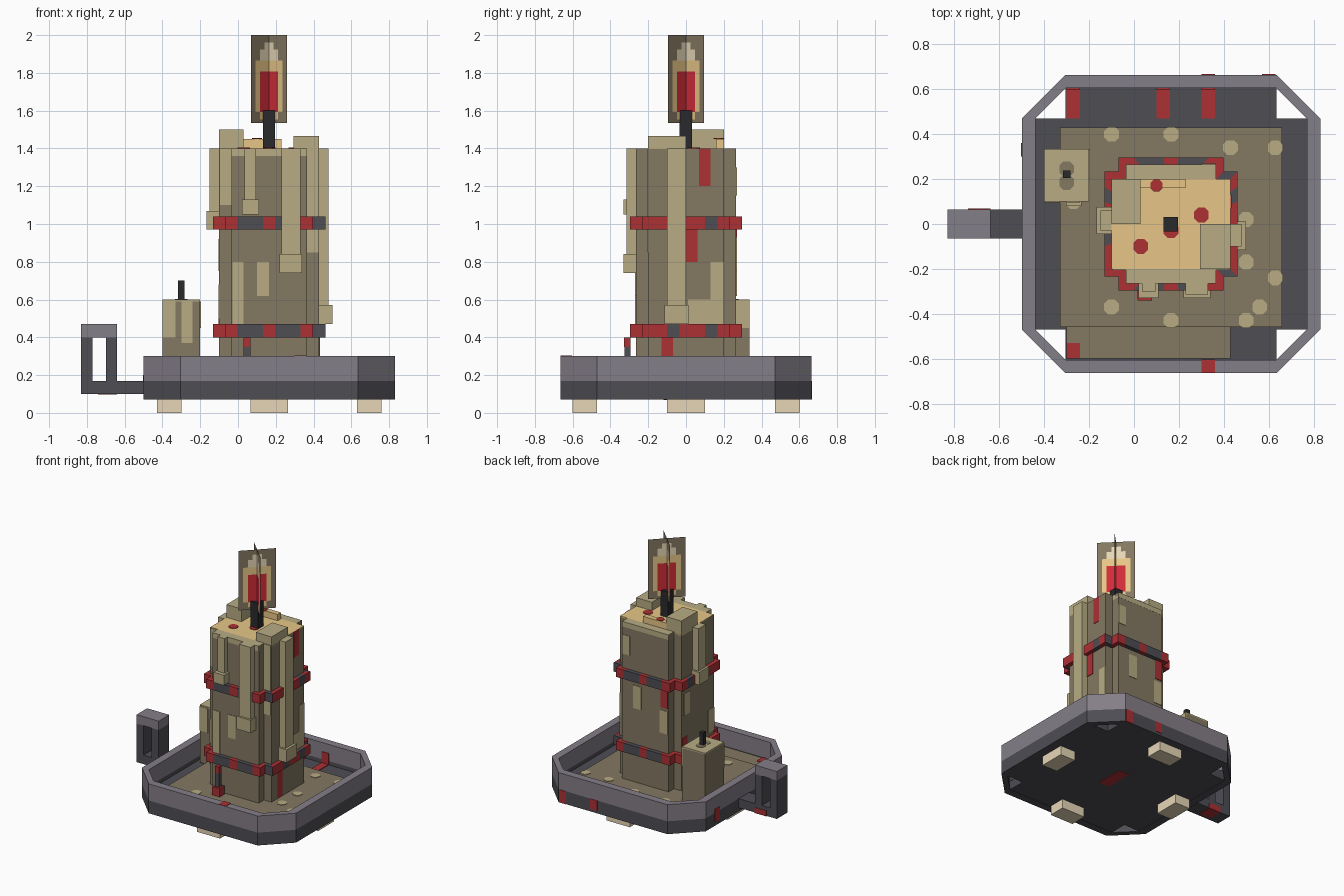
import bpy, bmesh, math
from mathutils import Vector

if "Cube" in bpy.data.objects:
    bpy.data.objects.remove(bpy.data.objects["Cube"])

CX = 0.165  # centre of tray and candle


def material(name, r, g, b):
    m = bpy.data.materials.new(name)
    lin = [((c / 255 + 0.055) / 1.055) ** 2.4 for c in (r, g, b)]
    m.diffuse_color = (*lin, 1)
    m.use_nodes = True
    m.node_tree.nodes["Principled BSDF"].inputs["Base Color"].default_value = m.diffuse_color
    return m


GREY = material("light_metal", 132, 126, 135)
DARK = material("dark_metal", 78, 77, 84)
BROWN = material("brown_wax", 132, 120, 97)
KHAKI = material("khaki_wax", 184, 172, 133)
TAN = material("warm_wax", 240, 206, 140)
PALE = material("pale_bone", 235, 218, 185)
RED = material("dark_red", 172, 48, 52)
BRIGHT = material("flame_red", 208, 44, 56)
BLACK = material("wick_black", 42, 41, 44)


def finish(name, bm, mats, rule=None, normals=True):
    if normals:
        bmesh.ops.recalc_face_normals(bm, faces=bm.faces)
    if rule:
        for f in bm.faces:
            f.material_index = rule(f)
    me = bpy.data.meshes.new(name)
    bm.to_mesh(me)
    bm.free()
    for m in mats:
        me.materials.append(m)
    ob = bpy.data.objects.new(name, me)
    bpy.context.collection.objects.link(ob)
    return ob


def prism(name, pts, z0, z1, mats, rule=None):
    bm = bmesh.new()
    lo = [bm.verts.new((x, y, z0)) for x, y in pts]
    hi = [bm.verts.new((x, y, z1)) for x, y in pts]
    bm.faces.new(lo)
    bm.faces.new(hi)
    for i in range(len(pts)):
        j = (i + 1) % len(pts)
        bm.faces.new((lo[i], lo[j], hi[j], hi[i]))
    return finish(name, bm, mats, rule)


def box(name, x0, x1, y0, y1, z0, z1, mat):
    return prism(name, [(x0, y0), (x1, y0), (x1, y1), (x0, y1)], z0, z1, [mat])


def plus(a, b):
    """Square outline of half size a with corners notched to b."""
    q = [(a, -b), (a, b), (b, b), (b, a), (-b, a), (-b, b),
         (-a, b), (-a, -b), (-b, -b), (-b, -a), (b, -a), (b, -b)]
    return [(CX + x, y) for x, y in q]


def spot(name, x, y, z, r, mat):
    s = r * 0.45
    q = [(r, -s), (r, s), (s, r), (-s, r), (-r, s), (-r, -s), (-s, -r), (s, -r)]
    prism(name, [(x + a, y + b) for a, b in q], z, z + 0.005, [mat])


# Tray: notched floor slab and eight-sided rim
prism("tray_floor", plus(0.64, 0.47), 0.072, 0.14, [DARK])
bm = bmesh.new()
loops = []
for h, z in ((0.665, 0.07), (0.665, 0.17), (0.665, 0.3), (0.605, 0.3), (0.605, 0.17), (0.605, 0.07)):
    c = 0.47
    q = [(h, -c), (h, c), (c, h), (-c, h), (-h, c), (-h, -c), (-c, -h), (c, -h)]
    loops.append([bm.verts.new((CX + x, y, z)) for x, y in q])
for k in range(6):
    a, b = loops[k], loops[(k + 1) % 6]
    for i in range(8):
        j = (i + 1) % 8
        bm.faces.new((a[i], a[j], b[j], b[i]))
finish("tray_rim", bm, [GREY, DARK], lambda f: int(f.calc_center_median().z < 0.17))

# Feet under the middle of each edge
for s in (-1, 1):
    box("foot_side", CX + s * 0.53 - 0.065, CX + s * 0.53 + 0.065, -0.1, 0.1, 0, 0.075, PALE)
    box("foot_end", CX - 0.1, CX + 0.1, s * 0.535 - 0.065, s * 0.535 + 0.065, 0, 0.075, PALE)

# Handle
box("handle_arm", -0.83, -0.49, -0.065, 0.065, 0.1, 0.17, DARK)
box("handle_outer_post", -0.83, -0.77, -0.065, 0.065, 0.17, 0.4, DARK)
box("handle_inner_post", -0.7, -0.64, -0.065, 0.065, 0.17, 0.4, DARK)
box("handle_top", -0.83, -0.64, -0.065, 0.065, 0.4, 0.47, GREY)
box("handle_stain", -0.74, -0.64, -0.04, 0.068, 0.097, 0.14, RED)

# Wax pool with drops
box("wax_pool", -0.33, 0.66, -0.46, 0.43, 0.13, 0.175, BROWN)
box("wax_overflow", -0.3, 0.43, -0.6, -0.46, 0.13, 0.165, BROWN)
for x, y in ((-0.1, 0.4), (0.165, 0.4), (0.43, 0.34), (0.63, 0.34), (0.5, 0.02), (0.5, -0.17),
             (0.63, -0.24), (0.56, -0.37), (0.5, -0.43), (0.165, -0.43), (-0.1, -0.37), (-0.27, 0.1)):
    spot("pool_drop", x, y, 0.174, 0.033, KHAKI)

# Red stains on the tray
for x in (-0.27, 0.13, 0.33):
    box("floor_stain", x - 0.03, x + 0.03, 0.47, 0.603, 0.138, 0.145, RED)
    box("inner_wall_stain", x - 0.03, x + 0.03, 0.6, 0.608, 0.14, 0.23, RED)
box("front_floor_stain", -0.3, -0.24, -0.6, -0.53, 0.163, 0.17, RED)
box("rim_stain", 0.3, 0.36, -0.664, -0.603, 0.297, 0.304, RED)
box("back_wall_stain", 0.3, 0.36, 0.662, 0.668, 0.09, 0.17, RED)
box("corner_stain", 0.57, 0.63, 0.662, 0.668, 0.07, 0.17, RED)
box("left_wall_stain", -0.503, -0.497, 0.3, 0.36, 0.1, 0.2, RED)
box("underside_stain", 0.13, 0.22, -0.12, 0.1, 0.068, 0.073, RED)

# Candle body with notched corners, and its melted top
prism("candle_body", plus(0.265, 0.2), 0.15, 1.397, [BROWN])
box("candle_top", -0.1, 0.43, -0.2, 0.2, 1.39, 1.4, TAN)
for s in (-1, 1):
    y = sorted((s * 0.2, s * 0.266))
    box("top_edge", -0.035, 0.365, *y, 1.36, 1.4, KHAKI)
box("high_lump", -0.1, 0.03, 0.0, 0.2, 1.38, 1.5, KHAKI)
box("low_lump", 0.295, 0.43, -0.2, 0.0, 1.38, 1.465, KHAKI)
box("back_ridge", 0.03, 0.23, 0.16, 0.2, 1.38, 1.45, TAN)
for x, y in ((0.3, 0.04), (0.03, -0.1), (0.165, -0.03)):
    spot("top_stain", x, y, 1.399, 0.033, RED)
spot("ridge_stain", 0.1, 0.172, 1.449, 0.027, RED)

# Wax drips ending in thicker drops
box("front_drip_short", 0.035, 0.095, -0.3, -0.26, 1.1, 1.4, KHAKI)
box("front_drop_short", 0.02, 0.11, -0.33, -0.26, 1.05, 1.13, KHAKI)
box("front_drip_long", 0.23, 0.33, -0.315, -0.26, 0.8, 1.4, KHAKI)
box("front_drop_long", 0.22, 0.34, -0.33, -0.26, 0.74, 0.84, KHAKI)
box("right_drip", 0.42, 0.48, -0.1, 0.0, 0.55, 1.4, KHAKI)
box("right_drop", 0.42, 0.5, -0.115, 0.012, 0.47, 0.57, KHAKI)
box("left_drip", -0.15, -0.09, -0.03, 0.06, 1.02, 1.4, KHAKI)
box("left_drop", -0.167, -0.09, -0.045, 0.075, 0.97, 1.07, KHAKI)

# Painted streaks on the four main faces: side, from, to, bottom, top
def streak(side, a, b, z0, z1, mat):
    t, d = 0.265, 0.004
    if side in "FB":
        y = -t if side == "F" else t
        box("body_streak", a, b, y - d, y + d, z0, z1, mat)
    else:
        x = CX + (t if side == "R" else -t)
        box("body_streak", x - d, x + d, a, b, z0, z1, mat)


for side, a, b, z0, z1 in (("F", -0.03, 0.03, 0.47, 0.8), ("F", 0.1, 0.165, 0.62, 0.8),
                           ("R", 0.01, 0.2, 0.47, 0.6), ("R", 0.13, 0.2, 0.6, 0.8),
                           ("B", -0.03, 0.04, 0.62, 0.8), ("B", 0.2, 0.27, 0.75, 0.93),
                           ("B", 0.3, 0.365, 1.15, 1.3), ("L", 0.1, 0.17, 0.75, 0.92),
                           ("L", -0.2, -0.13, 0.5, 0.68)):
    streak(side, a, b, z0, z1, KHAKI)
for side, a, b, z0, z1 in (("R", 0.07, 0.13, 1.2, 1.4), ("R", 0.0, 0.06, 0.8, 0.98),
                           ("R", -0.13, -0.07, 0.18, 0.4), ("B", -0.03, 0.03, 0.82, 0.97),
                           ("L", 0.13, 0.19, 0.47, 0.58)):
    streak(side, a, b, z0, z1, RED)
# Khaki runs in the notched corners
box("corner_run_front", 0.365, 0.425, -0.205, -0.195, 0.85, 1.397, KHAKI)
box("corner_run_left", -0.095, -0.035, -0.205, -0.195, 1.1, 1.397, KHAKI)


# Two bands of alternating red and dark blocks
def band_rule(f):
    c, n = f.calc_center_median(), f.normal
    if abs(n.y) > abs(n.x):
        return int(not (c.x < 0.0 or 0.13 < c.x < 0.2 or 0.33 < c.x < 0.4))
    return int(not (c.y < -0.13 or 0.0 < c.y < 0.1 or c.y > 0.18))


def band(z0, z1):
    outer, inner = plus(0.297, 0.233), plus(0.26, 0.196)
    bm = bmesh.new()
    rows = [[], [], [], []]
    for i in range(12):
        j = (i + 1) % 12
        a, b, c, d = (Vector(p) for p in (outer[i], outer[j], inner[i], inner[j]))
        n = max(1, round((b - a).length / 0.066))
        for k in range(n):
            p, q = a.lerp(b, k / n), c.lerp(d, k / n)
            for r, (v, z) in zip(rows, ((p, z0), (p, z1), (q, z1), (q, z0))):
                r.append(bm.verts.new((v.x, v.y, z)))
    m = len(rows[0])
    for r in range(4):
        s = (r + 1) % 4
        for i in range(m):
            j = (i + 1) % m
            f = bm.faces.new((rows[r][i], rows[r][j], rows[s][j], rows[s][i]))
    bm.normal_update()
    outer_faces = list(bm.faces)
    # every face round one block shares the colour of its outer face
    ids = [band_rule(outer_faces[i]) for i in range(m)] * 4
    bm.faces.ensure_lookup_table()
    finish("candle_band", bm, [RED, DARK], lambda f: ids[f.index])


band(0.4, 0.47)
band(0.97, 1.04)
box("band_tail", 0.03, 0.065, -0.325, -0.295, 0.22, 0.35, DARK)
box("band_tail_knot", 0.03, 0.065, -0.328, -0.295, 0.35, 0.4, RED)
box("band_tail_end", 0.015, 0.08, -0.34, -0.28, 0.17, 0.24, RED)

# Small candle
box("small_candle", -0.4, -0.2, 0.1, 0.335, 0.15, 0.59, BROWN)
box("small_candle_top", -0.4, -0.2, 0.1, 0.335, 0.585, 0.6, KHAKI)
box("small_candle_streak", -0.4, -0.33, 0.096, 0.104, 0.4, 0.59, KHAKI)
box("small_candle_streak", -0.3, -0.24, 0.096, 0.104, 0.37, 0.59, KHAKI)
box("small_candle_streak", -0.204, -0.196, 0.2, 0.335, 0.45, 0.59, KHAKI)
box("small_candle_drip", -0.3, -0.235, 0.08, 0.11, 0.17, 0.24, KHAKI)
spot("small_candle_melt", -0.3, 0.245, 0.598, 0.033, BROWN)
spot("small_candle_melt", -0.3, 0.185, 0.597, 0.033, BROWN)
box("small_wick", -0.317, -0.284, 0.205, 0.238, 0.6, 0.7, BLACK)

# Wick and flame on two crossed cards
box("wick", 0.132, 0.197, -0.034, 0.031, 1.39, 1.6, BLACK)


def flame_rule(f):
    c = f.calc_center_median()
    u, z = math.hypot(c.x - CX, c.y) / 0.134, c.z
    if u < 0.45 and 1.6 < z < 1.8:
        return 2
    if z > 1.86:
        return 3 if u < (0.5 if z < 1.92 else 0.3) and z < 1.97 else 0
    if z < 1.56:
        return 0
    return 1 if u < (0.5 if z < 1.6 else 0.7) else 0


for s in (-1, 1):
    bm = bmesh.new()
    grid = [[bm.verts.new((CX + 0.095 * (i / 8 - 1), s * 0.095 * (i / 8 - 1), 1.535 + 0.465 * k / 24))
             for i in range(17)] for k in range(25)]
    for k in range(24):
        for i in range(16):
            bm.faces.new((grid[k][i], grid[k][i + 1], grid[k + 1][i + 1], grid[k + 1][i]))
    finish("flame_card", bm, [BROWN, TAN, BRIGHT, PALE], flame_rule, normals=False)
